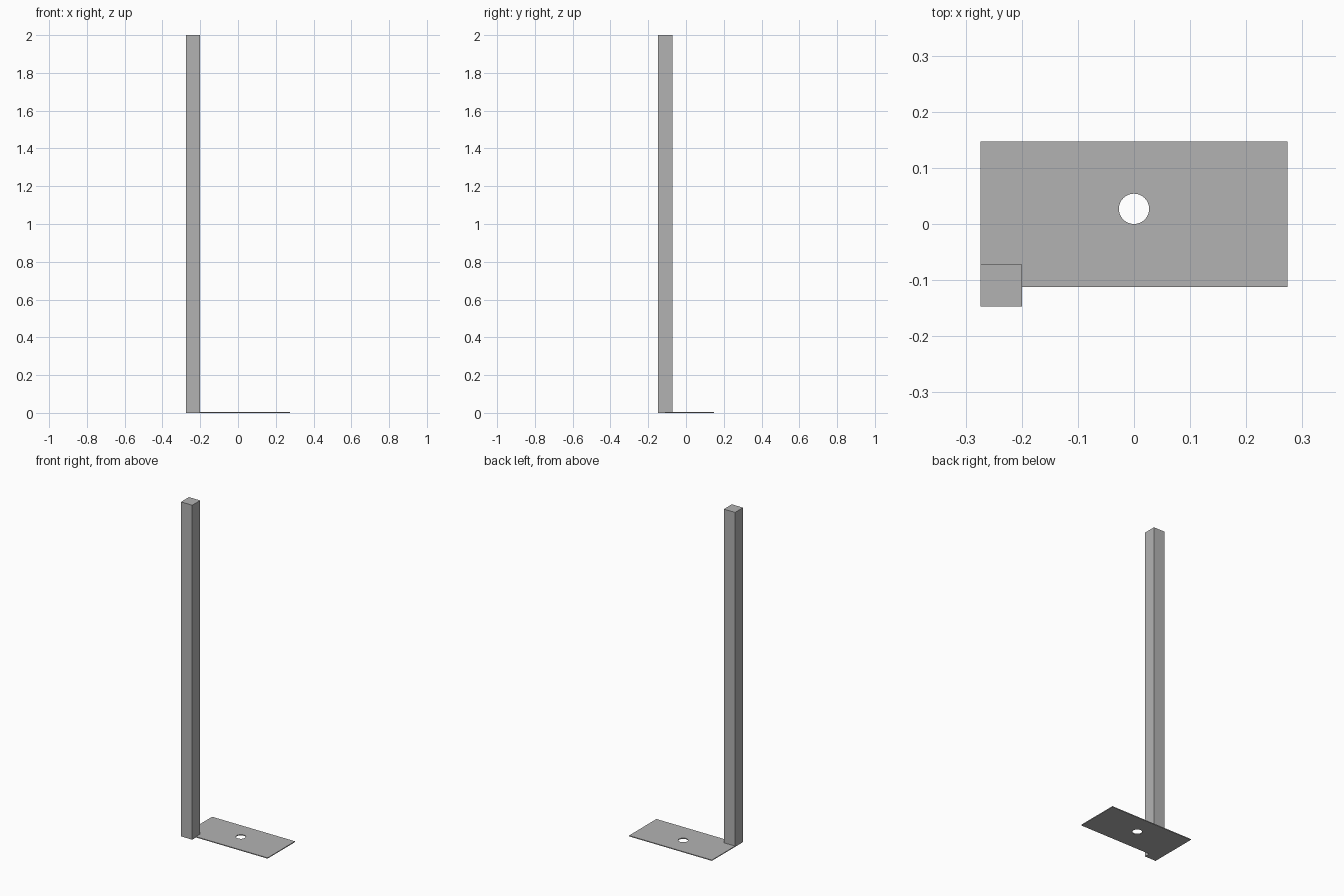
import bpy

cube = bpy.data.objects.get("Cube")
if cube:
    bpy.data.objects.remove(cube, do_unlink=True)

# Single grey finish
grey = bpy.data.materials.new("plain_grey")
grey.use_nodes = True
colour = (0.45, 0.45, 0.45, 1)
grey.diffuse_color = colour
grey.node_tree.nodes["Principled BSDF"].inputs["Base Color"].default_value = colour


def box(name, low, high):
    """Box between two opposite corners."""
    centre = [(a + b) / 2 for a, b in zip(low, high)]
    bpy.ops.mesh.primitive_cube_add(size=1, location=centre)
    obj = bpy.context.object
    obj.name = name
    obj.scale = [b - a for a, b in zip(low, high)]
    bpy.ops.object.transform_apply(location=False, rotation=False, scale=True)
    obj.data.materials.append(grey)
    return obj


# Tall square post at the front corner
post = box("post", (-0.274, -0.147, 0), (-0.2, -0.072, 2))

# Thin base plate
plate = box("base_plate", (-0.274, -0.112, 0), (0.274, 0.147, 0.005))

# Round hole through the plate
bpy.ops.mesh.primitive_cylinder_add(vertices=48, radius=0.027, depth=0.1,
                                    location=(0, 0.027, 0))
cutter = bpy.context.object
cutter.name = "hole_cutter"
cutter.data.materials.append(grey)
hole = plate.modifiers.new("hole", "BOOLEAN")
hole.operation = "DIFFERENCE"
hole.solver = "EXACT"
hole.object = cutter
bpy.context.view_layer.objects.active = plate
bpy.ops.object.modifier_apply(modifier=hole.name)
bpy.data.objects.remove(cutter, do_unlink=True)
